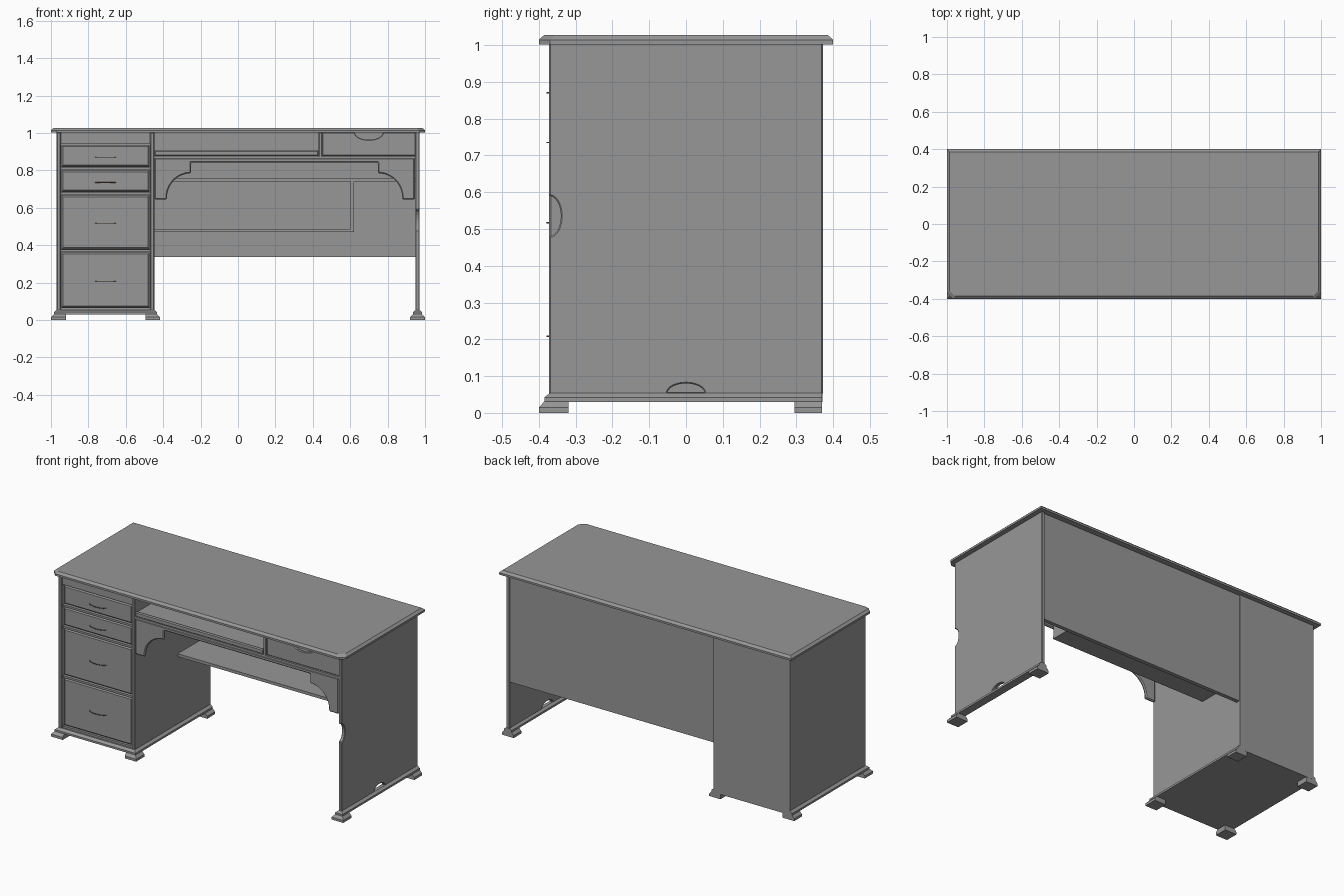
import bpy, bmesh, math

if "Cube" in bpy.data.objects:
    bpy.data.objects.remove(bpy.data.objects["Cube"])

# Dark grey finish and bronze pulls
grey = bpy.data.materials.new("dark_grey")
grey.diffuse_color = (0.31, 0.31, 0.31, 1)
grey.use_nodes = True
grey.node_tree.nodes["Principled BSDF"].inputs["Base Color"].default_value = grey.diffuse_color
bronze = bpy.data.materials.new("bronze")
bronze.diffuse_color = (0.35, 0.2, 0.1, 1)
bronze.use_nodes = True
bronze.node_tree.nodes["Principled BSDF"].inputs["Base Color"].default_value = bronze.diffuse_color


def loft(name, rings, bevel=0):
    """Skin a stack of equal-length point rings and cap both ends."""
    bm = bmesh.new()
    vs = [[bm.verts.new(p) for p in r] for r in rings]
    n = len(vs[0])
    for a, b in zip(vs, vs[1:]):
        for i in range(n):
            j = (i + 1) % n
            bm.faces.new((a[i], a[j], b[j], b[i]))
    bm.faces.new(vs[0])
    bm.faces.new(vs[-1])
    bmesh.ops.recalc_face_normals(bm, faces=bm.faces)
    me = bpy.data.meshes.new(name)
    bm.to_mesh(me)
    bm.free()
    me.materials.append(grey)
    ob = bpy.data.objects.new(name, me)
    bpy.context.collection.objects.link(ob)
    if bevel:
        mod = ob.modifiers.new("edge_chamfer", "BEVEL")
        mod.width = bevel
        mod.segments = 1
        mod.limit_method = "ANGLE"
        mod.angle_limit = math.radians(50)
    return ob


def rect(x0, x1, y0, y1, z):
    return [(x0, y0, z), (x1, y0, z), (x1, y1, z), (x0, y1, z)]


def box(name, x0, x1, y0, y1, z0, z1, bevel=0):
    return loft(name, [rect(x0, x1, y0, y1, z0), rect(x0, x1, y0, y1, z1)], bevel)


def arc(cx, cy, rx, ry, a0, a1, n=12):
    return [(cx + rx * math.cos(math.radians(a0 + (a1 - a0) * i / n)),
             cy + ry * math.sin(math.radians(a0 + (a1 - a0) * i / n))) for i in range(n + 1)]


def profile_xz(name, pts, y0, y1, bevel=0):
    return loft(name, [[(x, y, z) for x, z in pts] for y in (y0, y1)], bevel)


# Desk top: clipped front corners, chamfered upper edge
def top_ring(d, z, c=0.03):
    x, y = 1 - d, 0.4 - d
    return [(-x, y, z), (-x, -y + c, z), (-x + c, -y, z),
            (x - c, -y, z), (x, -y + c, z), (x, y, z)]


loft("desk_top", [top_ring(0, 1.002), top_ring(0, 1.014), top_ring(0.014, 1.027)])


# Plinths and stepped feet (l, r: flare on each side)
def plinth(name, x0, x1):
    loft(name, [rect(x0 - .015, x1 + .015, -.385, .37, .03),
                rect(x0 - .015, x1 + .015, -.385, .37, .042),
                rect(x0, x1, -.37, .37, .054)])


def feet(name, x0, x1, l, r):
    for tag, y0, y1, f in (("front", -.4, -.32, .015), ("back", .295, .37, 0)):
        loft(f"{name}_{tag}_foot", [rect(x0, x1, y0, y1, 0),
                                    rect(x0, x1, y0, y1, .015),
                                    rect(x0 + l, x1 - r, y0 + f, y1, .031)])


plinth("pedestal_plinth", -.97, -.447)
plinth("right_plinth", .95, .97)
feet("pedestal_left", -1, -.92, .015, 0)
feet("pedestal_right", -.495, -.417, 0, .015)
feet("right_panel", .92, 1, .015, .015)

# Pedestal carcass
box("pedestal_left_side", -.97, -.947, -.372, .368, .05, 1.006, .005)
box("pedestal_right_side", -.47, -.447, -.372, .368, .05, 1.006, .005)
box("pedestal_back", -.97, -.447, .345, .3705, .03, 1.003)
box("pedestal_top_rail", -.947, -.47, -.365, -.34, .942, 1.003)
for z in (.81, .677, .37, .06):
    box("pedestal_rail", -.947, -.47, -.36, .34, z - .006, z + .006)

# Drawers with chamfered fronts and bowed pulls
for i, (z0, z1, hz) in enumerate(((.818, .937, .87), (.685, .802, .735),
                                  (.378, .669, .517), (.066, .362, .208))):
    def front(d, y):
        a, b = -.945 + d, -.472 - d
        return [(a, y, z0 + d), (b, y, z0 + d), (b, y, z1 - d), (a, y, z1 - d)]
    loft(f"drawer_{i + 1}", [front(0, .3), front(0, -.345), front(.01, -.357)])
    cu = bpy.data.curves.new(f"drawer_pull_{i + 1}", "CURVE")
    cu.dimensions = "3D"
    cu.bevel_depth = .002
    cu.bevel_resolution = 1
    cu.use_fill_caps = True
    pts = arc(-.7085, -.354, .056, .024, 180, 360, 10)
    sp = cu.splines.new("POLY")
    sp.points.add(len(pts) - 1)
    for p, (x, y) in zip(sp.points, pts):
        p.co = (x, y, hz, 1)
    cu.materials.append(bronze)
    bpy.context.collection.objects.link(bpy.data.objects.new(cu.name, cu))

# Right side panel: finger notch at the front edge, cable arch at the bottom
yz = ([(-.372, .05), (-.05, .05)] + arc(0, .054, .05, .026, 180, 0)
      + [(.05, .05), (.372, .05), (.372, 1.006), (-.372, 1.006)]
      + arc(-.372, .535, .032, .055, 90, -90))
loft("right_side_panel", [[(x, y, z) for y, z in yz] for x in (.948, .97)], .004)

# Modesty panel across the back
box("back_panel", -.45, .95, .34, .364, .336, 1.003)

# Apron with stepped, concave brackets
half = [(-.447, .866), (-.447, .645), (-.38, .645)] + arc(-.25, .655, .13, .13, 180, 90) + [(-.25, .842)]
mirrored = [(.498 - x, z) for x, z in reversed(half)]
profile_xz("apron", half + mirrored, -.368, -.35, .006)

# Open compartment: floor, sliding tray, divider
box("compartment_floor", -.45, .95, -.37, .345, .865, .878)
box("sliding_tray", -.45, .43, -.36, .2, .886, .898)
box("tray_lip", -.447, .43, -.368, -.352, .876, .908, .006)
box("compartment_divider", .43, .452, -.371, .345, .87, 1.006, .005)

# Right drawer front with a finger cut-out in its upper edge
pts = ([(.45, 1.003), (.45, .878), (.95, .878), (.95, 1.003)]
       + arc(.7, 1.003, .075, .039, 0, -180))
profile_xz("right_drawer_front", pts, -.362, -.344, .004)

# Cubby beneath the top, against the back panel
box("cubby_upper_shelf", -.45, .95, .05, .345, .74, .758)
box("cubby_lower_shelf", -.45, .62, .05, .345, .47, .488)
box("cubby_side", .602, .62, .052, .345, .487, .742)
